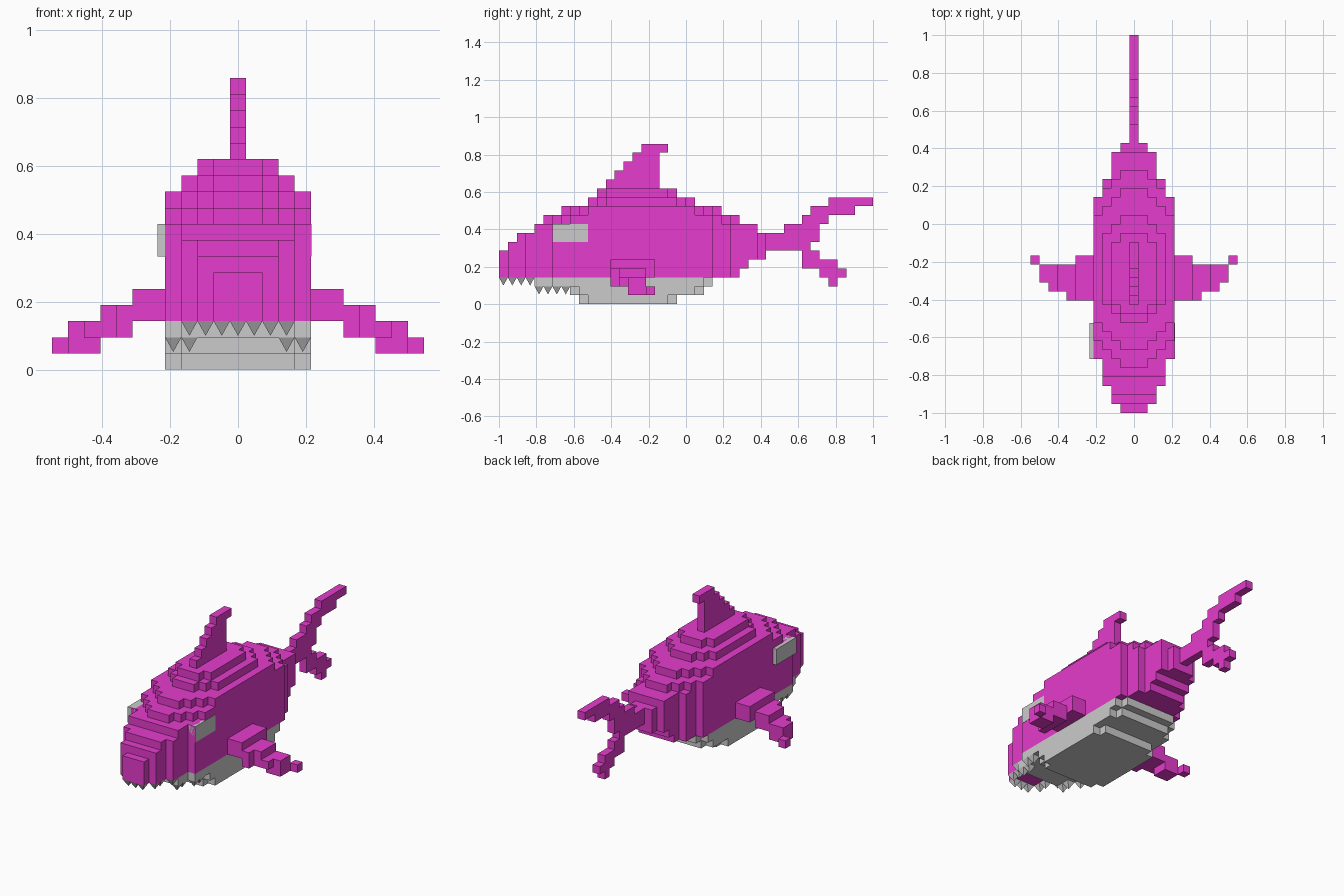
import bpy, bmesh
from mathutils import Vector

if "Cube" in bpy.data.objects:
    bpy.data.objects.remove(bpy.data.objects["Cube"])

V = 1 / 21  # voxel size
pink = bpy.data.materials.new("pink_skin")
pink.diffuse_color = (0.79, 0.045, 0.61, 1)
pink.use_nodes = True
pink.node_tree.nodes["Principled BSDF"].inputs["Base Color"].default_value = pink.diffuse_color


def finish(name, bm, mat=None):
    mesh = bpy.data.meshes.new(name)
    bmesh.ops.recalc_face_normals(bm, faces=bm.faces)
    bm.to_mesh(mesh)
    bm.free()
    if mat:
        mesh.materials.append(mat)
    obj = bpy.data.objects.new(name, mesh)
    bpy.context.collection.objects.link(obj)
    return obj


def voxels(name, cells, mat=None, shift=(-0.5, 0, 0)):
    """Skin a set of integer cells with their exposed faces only."""
    bm = bmesh.new()
    for c in cells:
        for axis in range(3):
            for s in (-1, 1):
                n = list(c)
                n[axis] += s
                if tuple(n) in cells:
                    continue
                a, b = (axis + 1) % 3, (axis + 2) % 3
                quad = []
                for da, db in ((0, 0), (1, 0), (1, 1), (0, 1)):
                    p = Vector(c) + Vector(shift)
                    p[axis] += (s + 1) / 2
                    p[a] += da
                    p[b] += db
                    quad.append(bm.verts.new(p * V))
                if s < 0:
                    quad.reverse()
                bm.faces.new(quad)
    bmesh.ops.remove_doubles(bm, verts=bm.verts, dist=1e-4)
    mesh = bpy.data.meshes.new(name)
    bm.to_mesh(mesh)
    bm.free()
    if mat:
        mesh.materials.append(mat)
    obj = bpy.data.objects.new(name, mesh)
    bpy.context.collection.objects.link(obj)
    return obj


def block(x0, x1, y0, y1, z0, z1):
    return {(x, y, z) for x in range(x0, x1) for y in range(y0, y1) for z in range(z0, z1)}


def lookup(table, y):
    """Value of the first (end, value) step that lies beyond y."""
    return next(v for end, v in table if y < end)


# body: half-width, top and bottom as steps along its length
WIDTH = [(-20, 1), (-18, 2), (-15, 3), (3, 4), (5, 3), (8, 2), (9, 1)]
TOP = [(-20, 6), (-19, 7), (-17, 8), (-16, 9), (-14, 10), (-11, 11), (-10, 12),
       (-1, 13), (1, 12), (4, 11), (6, 10), (8, 9), (9, 8)]
BOTTOM = [(6, 3), (7, 4), (9, 5)]
CAP = {11: 3, 12: 2}
body = set()
for z in range(3, 13):
    row = [y for y in range(-21, 9) if lookup(BOTTOM, y) <= z < lookup(TOP, y)]
    for y in row:
        n = min(lookup(WIDTH, y), CAP.get(z, 4))
        if z >= 9:  # upper layers narrow towards both ends
            n = min(n, 1 + min(y - row[0], row[-1] - y))
        body |= block(-n, n + 1, y, y + 1, z, z + 1)
voxels("body", body, pink)

# pale belly and lower jaw, three shrinking layers
belly = set()
for z, y0, y1 in ((2, -17, 3), (1, -13, 2), (0, -12, -1)):
    for y in range(y0, y1):
        n = lookup(WIDTH, y) - (y == y1 - 1 or (z < 2 and y == y0))
        belly |= block(-n, n + 1, y, y + 1, z, z + 1)
voxels("belly", belly)

# dorsal fin
fin = set()
for i in range(5):
    fin |= block(0, 1, -9 + i, -2 if i == 4 else -3, 13 + i, 14 + i)
voxels("dorsal_fin", fin, pink)

# tail: stacked columns (y start, y end, z bottom, z top)
tail = set()
for col in ((9, 11, 6, 8), (11, 13, 6, 9), (13, 14, 4, 10), (14, 15, 4, 6), (14, 15, 7, 11),
            (15, 16, 3, 5), (15, 16, 9, 11), (16, 17, 2, 5), (16, 19, 10, 12),
            (17, 18, 3, 4), (19, 21, 11, 12)):
    tail |= block(0, 1, *col)
voxels("tail", tail, pink)

# side fins, stepping down and out
for side, label in ((1, "right"), (-1, "left")):
    flipper = set()
    for b in ((5, 7, -8, -3, 3, 5), (7, 8, -8, -4, 2, 4), (8, 9, -7, -4, 2, 4),
              (9, 10, -7, -4, 2, 3), (10, 11, -6, -4, 2, 3), (9, 11, -6, -4, 1, 2),
              (11, 12, -4, -3, 1, 2)):
        flipper |= {(side * x, y, z) for x, y, z in block(*b)}
    voxels(label + "_fin", flipper, pink, (-0.5, -0.5, 0))

# eyes
for label, x in (("right", 0.192), ("left", -0.213)):
    bm = bmesh.new()
    bmesh.ops.create_cube(bm, size=1)
    for v in bm.verts:
        v.co = Vector((x + v.co.x * V, -13 * V + v.co.y * 4 * V, 8 * V + v.co.z * 2 * V))
    finish(label + "_eye", bm)

# teeth: small pyramids hanging from upper and lower jaw edges
spots = [(0, -21, 3)]
for s in (-1, 1):
    spots += [(s * x, y, z) for x, y, z in
              ((1, -21, 3), (2, -20, 3), (2, -19, 3), (3, -18, 3),
               (3, -17, 2), (3, -16, 2), (4, -15, 2), (4, -14, 2))]
bm = bmesh.new()
for x, y, z in spots:
    h = V / 2
    c = Vector((x * V, (y + 0.5) * V, z * V))
    base = [bm.verts.new(c + Vector((dx * h, dy * h, 0)))
            for dx, dy in ((-1, -1), (1, -1), (1, 1), (-1, 1))]
    tip = bm.verts.new(c - Vector((0, 0, 0.043)))
    bm.faces.new(base)
    for i in range(4):
        bm.faces.new((base[i - 1], base[i], tip))
finish("teeth", bm)
